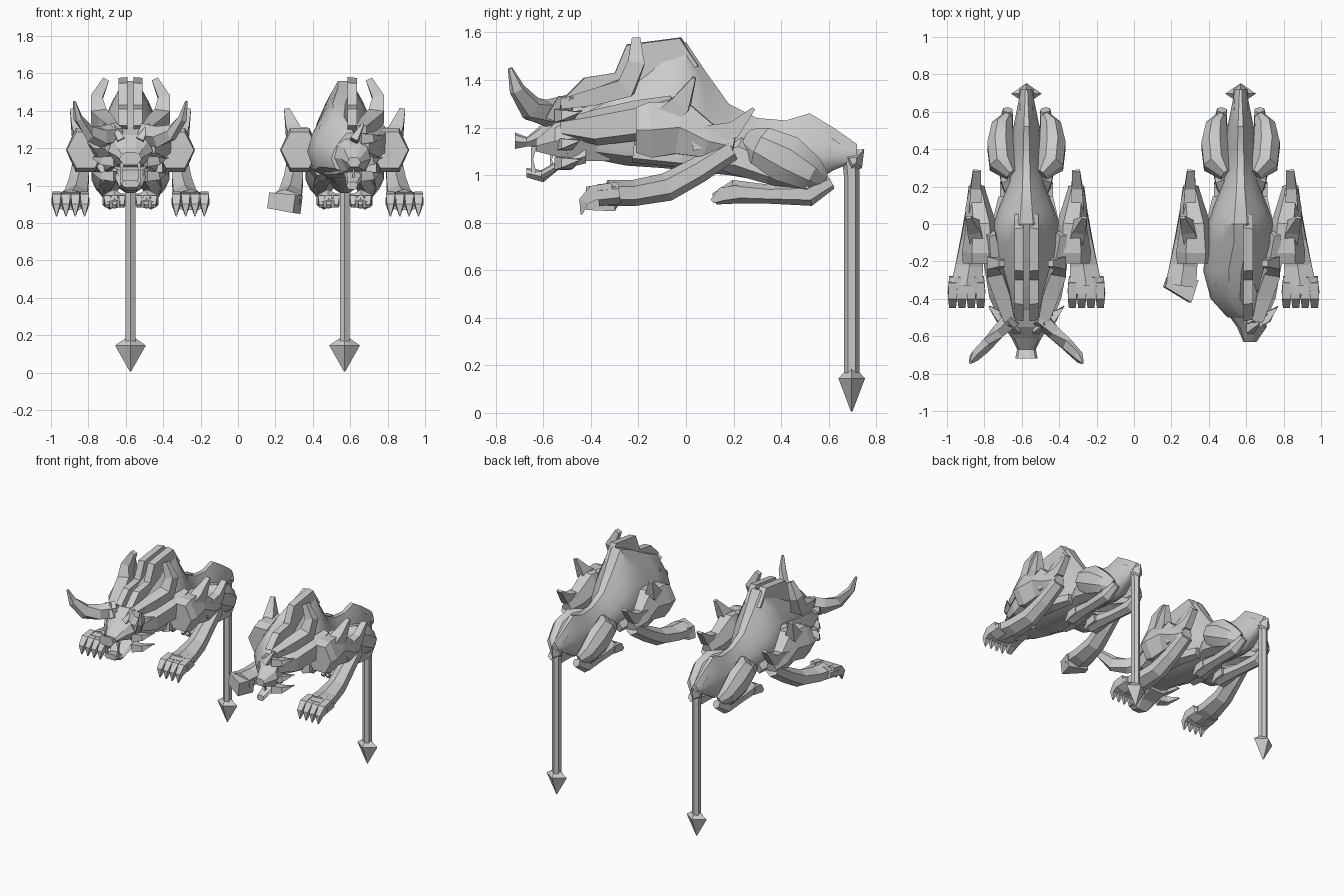
import bpy
import bmesh
import math
from mathutils import Vector

default_cube = bpy.data.objects.get("Cube")
if default_cube:
    bpy.data.objects.remove(default_cube, do_unlink=True)

stone = bpy.data.materials.new("stone_grey")
stone.use_nodes = True
stone.diffuse_color = (.6, .6, .6, 1)
stone.node_tree.nodes["Principled BSDF"].inputs["Base Color"].default_value = (.6, .6, .6, 1)

LEFT, RIGHT = 1, -1
BOTH = (LEFT, RIGHT)


def finish(name, bm, centre, smooth=None):
    """Turn a bmesh into a named grey object standing at the given x."""
    bmesh.ops.recalc_face_normals(bm, faces=bm.faces[:])
    mesh = bpy.data.meshes.new(name)
    bm.to_mesh(mesh)
    bm.free()
    mesh.materials.append(stone)
    part = bpy.data.objects.new(name, mesh)
    part.location.x = centre
    bpy.context.collection.objects.link(part)
    if smooth:
        bpy.ops.object.select_all(action="DESELECT")
        part.select_set(True)
        bpy.context.view_layer.objects.active = part
        bpy.ops.object.shade_smooth_by_angle(angle=math.radians(smooth))


def skin(bm, rings):
    """Join rings of points into one closed skin."""
    rings = [[bm.verts.new(point) for point in ring] for ring in rings]
    for lower, upper in zip(rings, rings[1:]):
        for i in range(len(lower)):
            j = (i + 1) % len(lower)
            bm.faces.new((lower[i], lower[j], upper[j], upper[i]))
    bm.faces.new(rings[0])
    bm.faces.new(rings[-1])


def loft(name, centre, stations, profile, smooth=None):
    """Mirror-symmetric hull through (y, top, bottom, half width, x shift)."""
    outline = profile + [(-across, up) for across, up in reversed(profile)]
    rings = []
    for y, top, bottom, half, shift in stations:
        rings.append([(shift + half * across, y, bottom + (top - bottom) * up)
                      for across, up in outline])
    bm = bmesh.new()
    skin(bm, rings)
    finish(name, bm, centre, smooth)


def limb(name, centre, path, sides=6, sides_of_body=BOTH, smooth=None, turn=.5):
    """Tapered limb through (x, y, z, side radius, up radius), on each side."""
    for sign in sides_of_body:
        points = [Vector((sign * p[0], p[1], p[2])) for p in path]
        rings = []
        for i, point in enumerate(points):
            before, after = points[max(i - 1, 0)], points[min(i + 1, len(points) - 1)]
            tangent = (after - before).normalized()
            guide = Vector((0, 1, 0)) if abs(tangent.x) > .8 else Vector((1, 0, 0))
            up = tangent.cross(guide).normalized()
            across = up.cross(tangent)
            ring = []
            for k in range(sides):
                angle = math.tau * (k + turn) / sides
                ring.append(point + across * math.cos(angle) * path[i][3]
                            + up * math.sin(angle) * path[i][4])
            rings.append(ring)
        bm = bmesh.new()
        skin(bm, rings)
        finish(("left_" if sign == LEFT else "right_") + name, bm, centre, smooth)


def plate(name, centre, outline, inner, outer, shrink=1, sides_of_body=BOTH):
    """Slab with a (y, z) outline, tapering towards its outer face."""
    mid_y = sum(p[0] for p in outline) / len(outline)
    mid_z = sum(p[1] for p in outline) / len(outline)
    for sign in sides_of_body:
        near = [(sign * inner, y, z) for y, z in outline]
        far = [(sign * outer, mid_y + (y - mid_y) * shrink, mid_z + (z - mid_z) * shrink)
               for y, z in outline]
        bm = bmesh.new()
        skin(bm, [near, far])
        finish(("left_" if sign == LEFT else "right_") + name, bm, centre)


BODY_PROFILE = [(.2, 1), (.55, .8), (.85, .58), (1, .36), (.8, .1), (.3, 0)]
HEAD_PROFILE = [(.35, 1), (.8, .85), (1, .45), (.6, 0)]


def beast(centre, whole):
    mane_sides = BOTH if whole else (LEFT,)

    # Trunk from neck to rump
    bend = 0 if whole else .03
    loft("body", centre, [
        (-.5, 1.28, 1.07, .1, bend), (-.4, 1.37, 1.07, .13, -bend),
        (-.25, 1.44, 1.04, .17, -bend), (-.1, 1.52, 1.03, .18, 0),
        (0, 1.56, 1.02, .175, 0), (.08, 1.44, 1.01, .15, 0),
        (.18, 1.3, 1, .11, 0), (.3, 1.24, .98, .09, 0), (.42, 1.23, .96, .08, 0),
        (.52, 1.26, .96, .07, 0), (.62, 1.2, 1.02, .05, 0), (.72, 1.13, 1.06, .03, 0),
    ], BODY_PROFILE, smooth=40)

    # Back crest and mane
    plate("back_crest", centre, [
        (-.52, 1.32), (-.43, 1.41), (-.3, 1.43), (-.25, 1.55), (-.02, 1.58),
        (.06, 1.46), (-.1, 1.38), (-.4, 1.26)], .015, .065, .97, mane_sides)
    limb("mane_spike", centre, [
        (.09, -.52, 1.3, .04, .03), (.13, -.38, 1.33, .06, .05), (.17, -.25, 1.37, .06, .06),
        (.18, -.21, 1.47, .045, .05), (.13, -.21, 1.57, .025, .025)], 4, mane_sides)
    limb("mane_lock", centre, [
        (.1, -.52, 1.2, .04, .04), (.14, -.38, 1.2, .06, .08), (.17, -.2, 1.23, .06, .09),
        (.19, -.05, 1.3, .03, .04)], 5, mane_sides)
    limb("rib_ridge", centre, [
        (.13, -.22, 1.1, .05, .05), (.14, -.02, 1.08, .05, .05), (.11, .14, 1.06, .04, .04)], 5)

    # Shoulder and foreleg
    limb("shoulder", centre, [
        (.24, -.21, 1.19, .1, .11), (.24, -.15, 1.19, .105, .135), (.24, -.02, 1.2, .085, .13),
        (.26, .1, 1.14, .065, .08), (.265, .2, 1.12, .04, .05)], turn=0)
    limb("shoulder_spike", centre, [
        (.25, -.12, 1.22, .06, .06), (.28, -.02, 1.3, .05, .06), (.31, .035, 1.41, .02, .01)], 4)
    limb("elbow_spike", centre, [
        (.275, .02, 1.15, .05, .07), (.27, .2, 1.19, .04, .05), (.265, .285, 1.28, .03, .01)], 4)
    limb("lower_foreleg", centre, [
        (.265, .19, 1.11, .05, .05), (.275, .05, 1.02, .06, .055), (.29, -.08, .95, .07, .06),
        (.305, -.22, .925, .085, .055), (.32, -.33, .925, .095, .055)])

    # Front paws with claws
    for sign in BOTH:
        if whole or sign == LEFT:
            limb("front_paw", centre, [
                (.32, -.28, .925, .1, .05), (.32, -.37, .915, .11, .05)], 8, (sign,))
            for toe in range(4):
                x = .245 + toe * .05
                limb("claw", centre, [
                    (x, -.31, .94, .03, .04), (x, -.39, .925, .034, .045),
                    (x, -.43, .89, .026, .03), (x, -.44, .835, .003, .006)], 4, (sign,))
        else:
            limb("broken_paw", centre, [
                (.25, -.36, .9, .09, .07), (.4, -.31, .92, .04, .06)], 4, (sign,))

    # Hind legs
    limb("thigh", centre, [
        (.08, .26, 1.15, .03, .05), (.13, .32, 1.12, .075, .09), (.14, .42, 1.07, .075, .11),
        (.13, .52, 1.01, .06, .08), (.1, .575, .98, .03, .04)], 8, smooth=30)
    limb("hind_knee", centre, [
        (.07, .12, 1.07, .03, .04), (.09, .22, 1.08, .05, .08), (.11, .36, 1.02, .06, .06),
        (.12, .52, .96, .04, .04)], 6)
    limb("hind_foot", centre, [
        (.1, .61, .97, .03, .03), (.11, .52, .92, .045, .05), (.1, .35, .92, .045, .04),
        (.09, .2, .93, .055, .05), (.085, .12, .9, .055, .025)])
    for toe in range(3):
        x = .045 + toe * .04
        limb("hind_toe", centre, [
            (x, .22, .93, .025, .04), (x, .15, .92, .025, .04), (x, .11, .89, .015, .015)], 4)

    # Hanging tail with an arrow-shaped tip
    limb("tail", centre, [
        (0, .6, 1.14, .04, .04), (0, .69, 1.08, .035, .04), (0, .697, 1, .03, .033),
        (0, .697, .15, .03, .033)], 6, (LEFT,))
    plate("tail_bend", centre, [
        (.64, 1.1), (.75, 1.11), (.74, 1.03), (.69, 1)], 0, .04, .3)
    limb("tail_tip", centre, [
        (0, .697, .185, .025, .02), (0, .697, .145, .082, .056), (0, .697, .005, .003, .003)],
        4, (LEFT,), turn=0)

    # Head, jaw, teeth, cheek spikes and horns
    if whole:
        loft("head", centre, [
            (-.45, 1.32, 1.09, .11, 0), (-.55, 1.27, 1.11, .12, 0), (-.61, 1.21, 1.12, .08, 0),
            (-.67, 1.16, 1.12, .05, 0), (-.72, 1.18, 1.11, .06, 0)], HEAD_PROFILE)
        loft("lower_jaw", centre, [
            (-.44, 1.12, 1.05, .1, 0), (-.54, 1.06, 1.02, .08, 0), (-.6, 1.02, .97, .06, 0),
            (-.67, 1.03, .99, .05, 0)], HEAD_PROFILE)
        limb("horn", centre, [
            (.07, -.5, 1.28, .05, .06), (.15, -.58, 1.26, .04, .06),
            (.22, -.65, 1.28, .03, .055), (.28, -.71, 1.36, .025, .035),
            (.3, -.74, 1.45, .008, .01)], 5)
    else:
        loft("broken_head", centre, [
            (-.32, 1.36, 1.06, .13, -.03), (-.45, 1.28, 1.06, .11, .02),
            (-.55, 1.22, 1.08, .08, .06), (-.63, 1.15, 1.1, .035, .05)], HEAD_PROFILE)
        loft("broken_jaw", centre, [
            (-.42, 1.12, 1.05, .06, .05), (-.54, 1.06, 1.02, .045, .05),
            (-.61, 1.02, .98, .03, .04)], HEAD_PROFILE)
    for height in (1.05, 1.13, 1.25):
        limb("cheek_spike", centre, [
            (.08, -.52, height, .05, .04), (.14, -.5, height, .04, .03),
            (.2, -.44, height + .02, .006, .006)], 4, mane_sides)
    reach = -.64 if whole else -.56
    for tip, base in ((1.05, 1.12), (1.08, 1.01)):
        limb("fang", centre, [
            (.045, reach, base, .015, .015), (.05, reach - .01, tip, .004, .004)], 4, mane_sides)
    for step in range(2):
        limb("brow_spike", centre, [
            (.05, -.56 + step * .05, 1.24, .03, .04),
            (.1 + step * .04, -.53 + step * .05, 1.33, .006, .01)], 4, mane_sides)


beast(-.575, True)
beast(.57, False)
